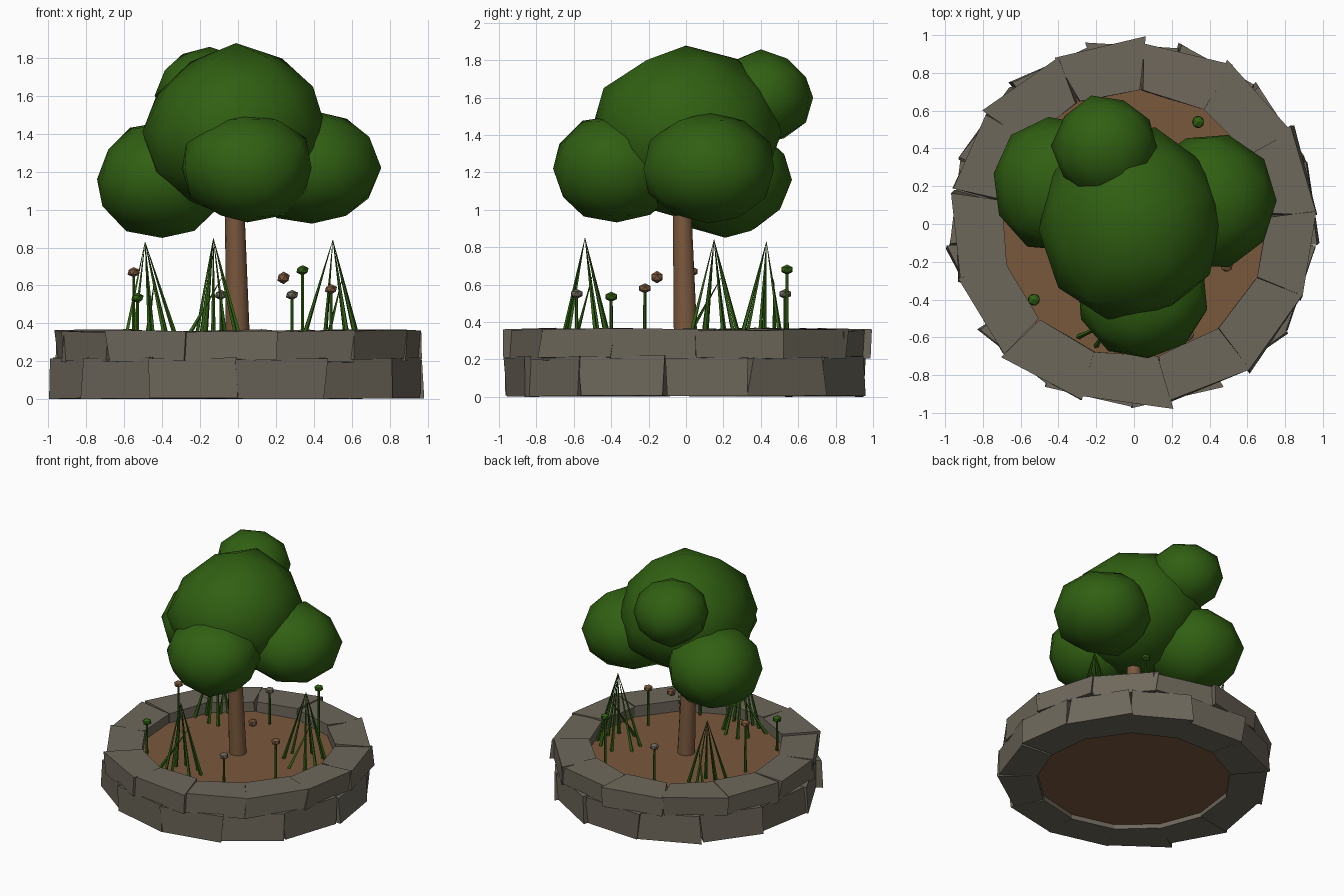
import bpy, bmesh, math, random
from mathutils import Vector, Matrix

if "Cube" in bpy.data.objects:
    bpy.data.objects.remove(bpy.data.objects["Cube"])

random.seed(7)

def material(name, rgb):
    m = bpy.data.materials.new(name)
    m.diffuse_color = (*rgb, 1)
    m.use_nodes = True
    m.node_tree.nodes["Principled BSDF"].inputs["Base Color"].default_value = m.diffuse_color
    return m

GREEN = material("leaf green", (0.030, 0.115, 0.006))
BROWN = material("earth brown", (0.195, 0.098, 0.046))
GREY = material("stone grey", (0.155, 0.137, 0.105))
SOIL_Z = 0.28

def make(name, bm, mat, smooth=False):
    bmesh.ops.recalc_face_normals(bm, faces=bm.faces[:])
    me = bpy.data.meshes.new(name)
    bm.to_mesh(me)
    bm.free()
    me.materials.append(mat)
    for p in me.polygons:
        p.use_smooth = smooth
    ob = bpy.data.objects.new(name, me)
    bpy.context.collection.objects.link(ob)
    return ob

def rod(bm, a, b, r1, r2, sides):
    """Tapered rod from point a to point b."""
    a, b = Vector(a), Vector(b)
    d = b - a
    rot = d.to_track_quat('Z', 'Y').to_matrix().to_4x4()
    bmesh.ops.create_cone(bm, cap_ends=True, segments=sides, radius1=r1, radius2=r2,
                          depth=d.length, matrix=Matrix.Translation((a + b) / 2) @ rot)

# Two courses of irregular wedge stones, staggered
N = 13
STEP = 2 * math.pi / N

def stone_course(name, z0, z1, start, wobble):
    bm = bmesh.new()
    for i in range(N):
        a0 = math.radians(start) + i * STEP
        twist = random.uniform(-0.02, 0.02)
        v = []
        for z in (z0, z1):
            for k, (r, a) in enumerate(((0.71, a0), (0.975, a0), (0.975, a0 + STEP), (0.71, a0 + STEP))):
                if k in (1, 2):
                    r += (twist if k == 1 else -twist) + random.uniform(-0.012, 0.012)
                a += random.uniform(-0.022, 0.022)
                zz = z + random.uniform(-wobble, wobble) if z > 0 else random.uniform(0, 0.008)
                v.append(bm.verts.new((r * math.cos(a), r * math.sin(a), zz)))
        for f in ((0, 1, 2, 3), (4, 5, 6, 7), (0, 1, 5, 4), (1, 2, 6, 5), (2, 3, 7, 6), (3, 0, 4, 7)):
            bm.faces.new([v[j] for j in f])
    make(name, bm, GREY)

stone_course("lower_stones", 0.0, 0.215, -90, 0.008)
stone_course("upper_stones", 0.205, 0.36, 87, 0.010)

# Soil bed
bm = bmesh.new()
bmesh.ops.create_cone(bm, cap_ends=True, segments=24, radius1=0.74, radius2=0.74,
                      depth=SOIL_Z - 0.04, matrix=Matrix.Translation((0, 0, (SOIL_Z + 0.04) / 2)))
make("soil", bm, BROWN)

# Trunk
bm = bmesh.new()
rod(bm, (0, 0, SOIL_Z - 0.05), (-0.02, -0.025, 1.15), 0.066, 0.048, 14)
trunk = make("trunk", bm, BROWN, True)
for p in trunk.data.polygons:
    p.use_smooth = len(p.vertices) == 4

# Leafy crown: slightly lumpy low-poly balls
crown = [
    ("crown_main", (-0.01, 0.0, 1.41), (0.49, 0.51, 0.45)),
    ("crown_left", (-0.40, 0.21, 1.16), (0.35, 0.36, 0.31)),
    ("crown_right", (0.39, 0.12, 1.22), (0.36, 0.36, 0.30)),
    ("crown_front", (0.05, -0.37, 1.22), (0.35, 0.35, 0.29)),
    ("crown_back", (-0.15, 0.40, 1.60), (0.28, 0.28, 0.25)),
]
for name, c, s in crown:
    bm = bmesh.new()
    bmesh.ops.create_icosphere(bm, subdivisions=2, radius=1)
    turn = Matrix.Rotation(random.uniform(0, 1.2), 3, 'Z')
    for v in bm.verts:
        p = turn @ v.co * random.uniform(0.96, 1.04)
        v.co = Vector(c) + Vector((p.x * s[0], p.y * s[1], p.z * s[2]))
    make(name, bm, GREEN, True)

# Grass clumps: blades leaning together to one tip, one blade shorter
for i, (x, y, top) in enumerate(((-0.49, 0.43, 0.83), (-0.13, -0.54, 0.85), (0.50, 0.15, 0.84))):
    bm = bmesh.new()
    for k in range(8):
        a = k * math.tau / 8 + random.uniform(-0.25, 0.25) + i
        r = random.uniform(0.13, 0.19)
        foot = Vector((x + r * math.cos(a), y + r * math.sin(a), SOIL_Z - 0.02))
        foot.xy *= min(1, 0.68 / foot.xy.length)
        tip = Vector((x, y, top))
        if k == 3:
            tip = Vector((x + 0.05, y + 0.04, top - 0.2))
        rod(bm, foot, tip, 0.014, 0.001, 4)
    make(f"grass_clump_{i + 1}", bm, GREEN)

# Flowers: thin stem and faceted head (one head has no stem)
flowers = [
    (-0.55, 0.03, 0.67, BROWN, True), (-0.53, -0.40, 0.535, GREEN, True),
    (-0.09, 0.53, 0.55, GREY, True), (0.24, -0.155, 0.64, BROWN, False),
    (0.285, -0.585, 0.55, GREY, True), (0.34, 0.54, 0.68, GREEN, True),
    (0.49, -0.22, 0.58, BROWN, True),
]
for i, (x, y, z, mat, stem) in enumerate(flowers):
    bm = bmesh.new()
    bmesh.ops.create_icosphere(bm, subdivisions=1, radius=0.036,
                               matrix=Matrix.Translation((x, y, z)) @ Matrix.Diagonal((1, 1, 0.92 if not stem else 0.75, 1)))
    make(f"flower_head_{i + 1}", bm, mat)
    if stem:
        bm = bmesh.new()
        rod(bm, (x, y, SOIL_Z - 0.02), (x, y, z), 0.010, 0.008, 6)
        make(f"flower_stem_{i + 1}", bm, GREEN)
